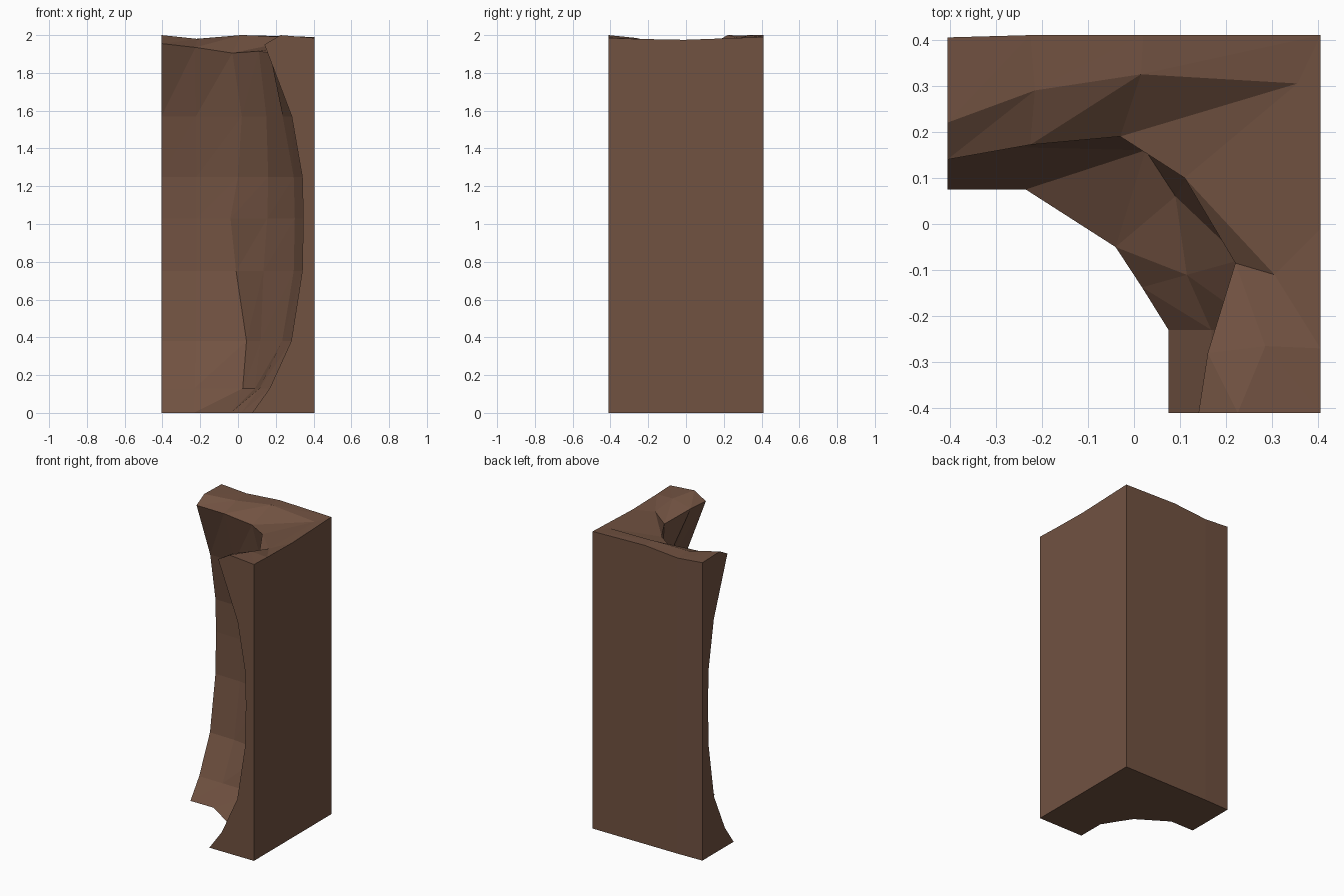
import bpy, bmesh

if "Cube" in bpy.data.objects:
    bpy.data.objects.remove(bpy.data.objects["Cube"])

# Earth colour
mat = bpy.data.materials.new("earth brown")
mat.diffuse_color = (0.165, 0.084, 0.053, 1)
mat.use_nodes = True
mat.node_tree.nodes["Principled BSDF"].inputs["Base Color"].default_value = mat.diffuse_color

# Heights of the rows on the hollow face, and how far each is eroded inwards
ROWS = [(0, 0), (.13, .35), (.38, .78), (.75, 1), (1.03, 1.02), (1.25, 1), (1.57, .79)]


def eroded(base, deep):
    """Column of the hollow face: leans from its foot to its deepest line."""
    return [(base[0] + (deep[0] - base[0]) * t, base[1] + (deep[1] - base[1]) * t, z)
            for z, t in ROWS]


def traced(xs, ys):
    """Column of the inside corner, which wanders more."""
    return [(x, y, row[0]) for x, y, row in zip(xs, ys, ROWS)]


# Each column: hollow face, overhanging lip, top edge, outer wall top
columns = [
    (eroded((-.405, .075), (-.405, .34)), (-.405, .14, 1.955), (-.405, .22, 2.0), (-.405, .405, 1.995)),
    (eroded((-.235, .075), (-.22, .335)), (-.225, .172, 1.935), (-.215, .29, 1.98), (-.225, .41, 1.98)),
    (traced((-.04, .025, .045, -.01, -.04, 0, .02), (-.05, .16, .24, .30, .31, .30, .25)),
     (-.03, .19, 1.905), (.015, .325, 2.0), (.02, .41, 2.0)),
    (traced((-.04, .09, .12, .135, .155, .16, .15), (-.05, .06, .11, .14, .16, .16, .14)),
     (.11, .1, 1.915), (.355, .305, 1.985), (.405, .41, 1.99)),
    (eroded((.0175, -.1375), (.295, -.06)), (.22, -.085, 1.9), (.305, -.11, 1.95), (.405, -.01, 1.975)),
    (eroded((.075, -.23), (.34, -.23)), (.16, -.28, 1.945), (.285, -.265, 1.985), (.405, -.27, 1.98)),
    (eroded((.075, -.41), (.34, -.41)), (.14, -.41, 1.95), (.225, -.41, 2.0), (.405, -.41, 1.985)),
]

# Cliff corner: skin the columns into a closed block
bm = bmesh.new()
rings = []
for face, lip, top, outer in columns:
    pts = face + [lip, top, outer, (outer[0], outer[1], 0)]
    rings.append([bm.verts.new(p) for p in pts])
n = len(rings[0])
for a, b in zip(rings, rings[1:]):
    for i in range(n):
        j = (i + 1) % n
        if i < n - 2:          # rough faces split so facets stay flat
            bm.faces.new((a[i], b[i], b[j]))
            bm.faces.new((a[i], b[j], a[j]))
        elif a is rings[2] and i == n - 2:
            bm.faces.new((a[i], b[i], b[j], a[j]))
        else:
            bm.faces.new((a[i], b[i], b[j], a[j]))
bm.faces.new(rings[0])
bm.faces.new(rings[-1])
bmesh.ops.remove_doubles(bm, verts=bm.verts, dist=.0005)
bmesh.ops.recalc_face_normals(bm, faces=bm.faces)

mesh = bpy.data.meshes.new("cliff_corner")
bm.to_mesh(mesh)
bm.free()
mesh.materials.append(mat)
cliff = bpy.data.objects.new("cliff_corner", mesh)
bpy.context.collection.objects.link(cliff)
